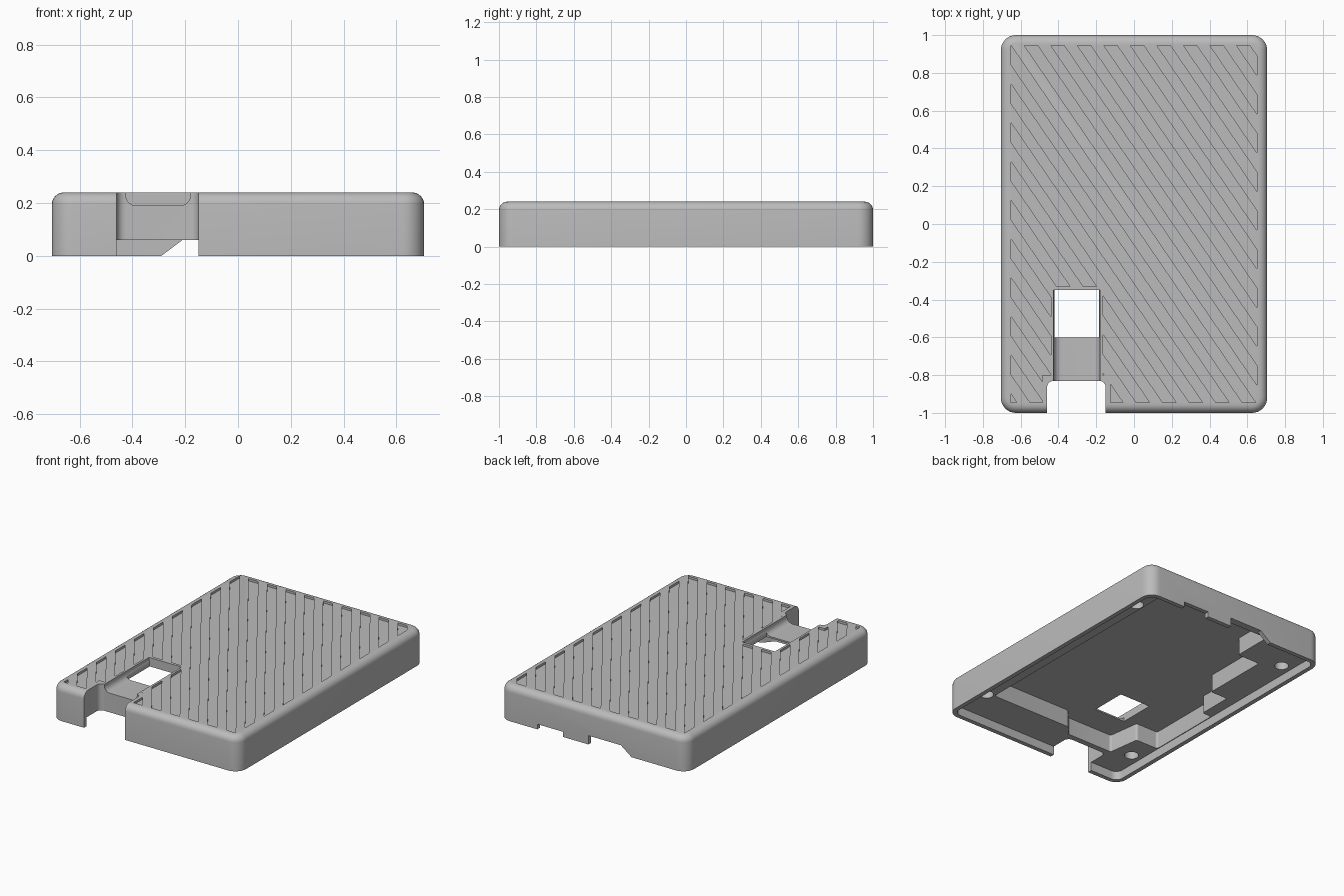
import bpy, bmesh, math
from mathutils import Matrix

cube = bpy.data.objects.get("Cube")
if cube:
    bpy.data.objects.remove(cube)

grey = bpy.data.materials.new("plain grey")
grey.use_nodes = True
grey.diffuse_color = (0.5, 0.5, 0.5, 1)
grey.node_tree.nodes["Principled BSDF"].inputs["Base Color"].default_value = (0.5, 0.5, 0.5, 1)


def prism(name, pts, lo, hi, radius=0, top_radius=0, along_y=False):
    """Extrude an outline from lo to hi, rounding its corners and top edge."""
    bm = bmesh.new()
    base = bm.faces.new([bm.verts.new((a, b, lo)) for a, b in pts])
    out = bmesh.ops.extrude_face_region(bm, geom=[base])
    verts = [v for v in out["geom"] if isinstance(v, bmesh.types.BMVert)]
    bmesh.ops.translate(bm, vec=(0, 0, hi - lo), verts=verts)
    if radius:
        upright = [e for e in bm.edges if abs(e.verts[0].co.z - e.verts[1].co.z) > 1e-5]
        bmesh.ops.bevel(bm, geom=upright, offset=radius, segments=8, profile=0.5, affect='EDGES')
    if top_radius:
        rim = [e for e in bm.edges if all(v.co.z > hi - 1e-5 for v in e.verts)]
        bmesh.ops.bevel(bm, geom=rim, offset=top_radius, segments=6, profile=0.5, affect='EDGES')
    if along_y:
        bm.transform(Matrix(((1, 0, 0, 0), (0, 0, 1, 0), (0, 1, 0, 0), (0, 0, 0, 1))))
    bmesh.ops.recalc_face_normals(bm, faces=bm.faces)
    mesh = bpy.data.meshes.new(name)
    bm.to_mesh(mesh)
    bm.free()
    ob = bpy.data.objects.new(name, mesh)
    bpy.context.collection.objects.link(ob)
    return ob


def rect(x0, x1, y0, y1):
    return [(x0, y0), (x1, y0), (x1, y1), (x0, y1)]


def combine(target, tool, operation='DIFFERENCE'):
    mod = target.modifiers.new("cut", 'BOOLEAN')
    mod.operation, mod.solver, mod.object = operation, 'EXACT', tool
    bpy.context.view_layer.objects.active = target
    bpy.ops.object.modifier_apply(modifier=mod.name)
    bpy.data.objects.remove(tool)


# Outer shell with rounded corners and softened top edge
cover = prism("case_cover", rect(-0.705, 0.705, -1, 1), 0, 0.24, 0.08, 0.045)
cover.data.materials.append(grey)

# Shallow underside recess that leaves a thin rim
combine(cover, prism("rim_recess", rect(-0.675, 0.675, -0.97, 0.97), -0.1, 0.06, 0.05))

# Deep stepped pocket
pocket = [(0.55, -0.72), (0.55, 0.95), (-0.3, 0.95), (-0.3, 0.67), (-0.47, 0.67), (-0.47, 0.2),
          (-0.6, 0.2), (-0.6, -0.04), (-0.67, -0.04), (-0.67, -0.57), (-0.5, -0.57),
          (-0.47, -0.79), (-0.12, -0.79), (-0.06, -0.72)]
combine(cover, prism("pocket", pocket, 0, 0.18, 0.015))

# Four blind corner holes
ring = [(0.045 * math.cos(i * math.tau / 24), 0.045 * math.sin(i * math.tau / 24)) for i in range(24)]
for sx in (-1, 1):
    for sy in (-1, 1):
        pts = [(sx * 0.6 + a, sy * 0.74 + b) for a, b in ring]
        combine(cover, prism("corner_hole", pts, 0, 0.11))

# Openings in the back rim
combine(cover, prism("back_slot", rect(0.225, 0.42, -0.1, 0.035), 0.9, 1.1, along_y=True))
port = [(-0.37, -0.06), (0.035, -0.06), (0.035, 0.06), (-0.21, 0.06)]
combine(cover, prism("back_port", port, 0.9, 1.1, along_y=True))

# Front notch, rounded channel behind it, and the window through the top
combine(cover, prism("front_notch", rect(-0.46, -0.15, -1.2, -0.83), -0.1, 0.4, 0.035))
combine(cover, prism("channel", rect(-0.425, -0.18, 0.19, 0.5), -1.1, -0.35, 0.04, along_y=True))
combine(cover, prism("window", rect(-0.42, -0.185, -0.6, -0.35), 0.1, 0.4))
# Sloped lip at the mouth of the channel
lip = [(-0.425, -0.84), (-0.18, -0.84), (-0.15, -0.8), (-0.455, -0.8)]
combine(cover, prism("window_relief", rect(-0.415, -0.19, -0.6, -0.35), 0.1, 0.4))

# Diagonal grip grooves, kept clear of the border and the channel
slope, pitch, width = 1.46, 0.205, 0.103
grooves = prism("grooves", rect(-0.65, 0.65, -0.945, 0.945), 0.225, 0.3)
strips = None
bm = bmesh.new()
for i in range(20):
    c = -1.85 + i * pitch
    quad = [(-1, c + slope - width), (1, c - slope - width), (1, c - slope), (-1, c + slope)]
    low, high = ([bm.verts.new((a, b, z)) for a, b in quad] for z in (0.2, 0.35))
    bm.faces.new(low[::-1])
    bm.faces.new(high)
    for k in range(4):
        n = (k + 1) % 4
        bm.faces.new((low[k], low[n], high[n], high[k]))
bmesh.ops.recalc_face_normals(bm, faces=bm.faces)
mesh = bpy.data.meshes.new("strips")
bm.to_mesh(mesh)
bm.free()
strips = bpy.data.objects.new("strips", mesh)
bpy.context.collection.objects.link(strips)
combine(grooves, strips, 'INTERSECT')
combine(grooves, prism("channel_margin", rect(-0.44, -0.165, -1, -0.33), 0.1, 0.5))
combine(grooves, prism("notch_margin", rect(-0.485, -0.125, -1, -0.8), 0.1, 0.5))
combine(cover, grooves)

# Smooth rounded edges, keep cut edges crisp
bpy.ops.object.select_all(action='DESELECT')
cover.select_set(True)
bpy.context.view_layer.objects.active = cover
bpy.ops.object.shade_smooth_by_angle(angle=math.radians(30))
